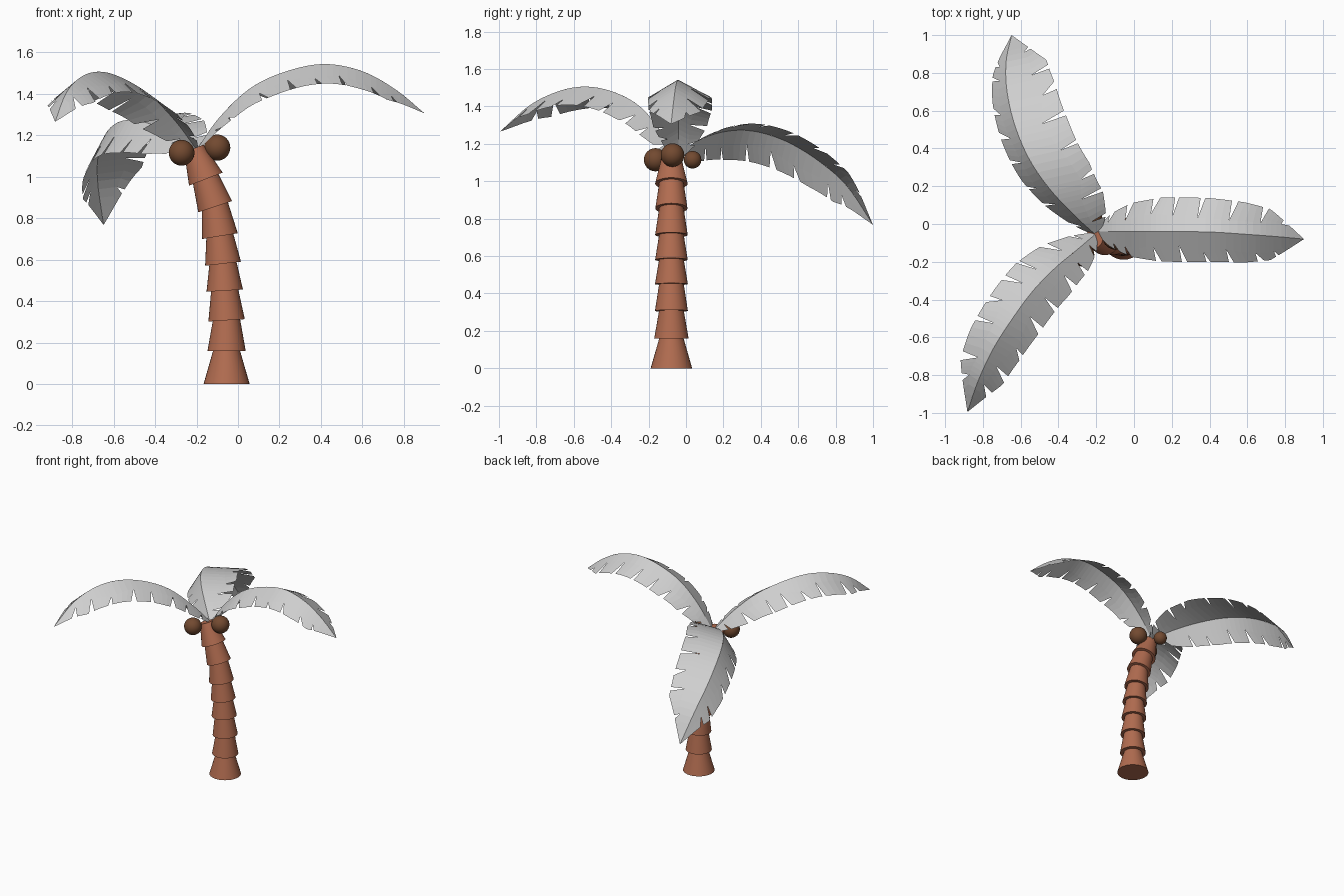
import bpy, bmesh, math, random
from mathutils import Vector

if "Cube" in bpy.data.objects:
    bpy.data.objects.remove(bpy.data.objects["Cube"])

random.seed(4)


def material(name, color):
    m = bpy.data.materials.new(name)
    m.diffuse_color = (*color, 1)
    m.use_nodes = True
    m.node_tree.nodes["Principled BSDF"].inputs["Base Color"].default_value = m.diffuse_color
    return m


BARK = material("bark brown", (0.44, 0.15, 0.08))
NUT = material("coconut brown", (0.17, 0.068, 0.03))
LEAF = material("leaf grey", (0.62, 0.62, 0.62))


def finish(name, mat):
    ob = bpy.context.object
    ob.name = name
    ob.data.materials.append(mat)
    bpy.ops.object.shade_smooth_by_angle(angle=math.radians(35))


# Trunk: stacked flared cones following a leaning path (x, z, bottom radius)
TRUNK_Y = -0.078
path = [(-0.055, 0, 0.111), (-0.055, 0.16, 0.092), (-0.055, 0.307, 0.088),
        (-0.064, 0.45, 0.088), (-0.072, 0.58, 0.087), (-0.087, 0.713, 0.087),
        (-0.11, 0.855, 0.086), (-0.155, 0.988, 0.087), (-0.208, 1.125, 0)]
for i in range(len(path) - 1):
    a = Vector((path[i][0], TRUNK_Y, path[i][1]))
    b = Vector((path[i + 1][0], TRUNK_Y, path[i + 1][1]))
    d = b - a
    length = d.length + (0.012 if i else 0.004)
    bpy.ops.mesh.primitive_cone_add(
        vertices=32, radius1=path[i][2], radius2=0.064 if i < 7 else 0.05,
        depth=length, location=a + d.normalized() * length / 2,
        rotation=d.to_track_quat('Z', 'Y').to_euler())
    finish(f"trunk_segment_{i + 1}", BARK)

# Coconuts under the crown
for i, (loc, r) in enumerate([((-0.1, -0.072, 1.14), 0.063),
                              ((-0.272, -0.163, 1.115), 0.062),
                              ((-0.215, 0.035, 1.115), 0.047)]):
    bpy.ops.mesh.primitive_uv_sphere_add(segments=32, ring_count=16, radius=r, location=loc)
    finish(f"coconut_{i + 1}", NUT)


def spline(pts, t):
    """Catmull-Rom point at t in 0..1."""
    n = len(pts) - 1
    i = min(int(t * n), n - 1)
    u = t * n - i
    p1, p2 = pts[i], pts[i + 1]
    p0 = pts[i - 1] if i else p1 * 2 - p2
    p3 = pts[i + 2] if i + 2 <= n else p2 * 2 - p1
    return 0.5 * (2 * p1 + (p2 - p0) * u + (2 * p0 - 5 * p1 + 4 * p2 - p3) * u * u
                  + (3 * p1 - p0 - 3 * p2 + p3) * u ** 3)


PROFILE = [(0, 0.08), (0.1, 0.5), (0.22, 0.84), (0.36, 1), (0.55, 1), (0.7, 0.94), (0.82, 0.8), (1, 0)]


def width(t):
    for (t0, w0), (t1, w1) in zip(PROFILE, PROFILE[1:]):
        if t <= t1:
            return w0 + (w1 - w0) * (t - t0) / (t1 - t0)
    return 0


def frond(name, ridge, sides):
    """Two folded halves either side of a curved midrib, with V-shaped tears."""
    ridge = [Vector(p) for p in ridge]
    bm = bmesh.new()
    for vec in map(Vector, sides):
        def point(t, s):
            t = min(t, 1)
            return spline(ridge, t) + vec * (s * width(t))

        n, steps = 9, 4
        cuts = [0] + [0.1 + 0.76 * (k + random.uniform(-.25, .25)) / (n - 2)
                      for k in range(n - 1)] + [1]
        depth = [0.5] + [random.uniform(0.35, 0.72) for _ in range(n - 1)] + [0.5]
        for k in range(n):
            a, b = cuts[k], cuts[k + 1]
            gap = random.uniform(0.012, 0.035) if k else 0
            lean = 0.012 if k < n - 1 else 0
            cols = []
            for j in range(steps + 1):
                u = j / steps
                f = depth[k] + (depth[k + 1] - depth[k]) * u
                t = a + (b - a) * u
                start = a + gap + (0.012 if k else 0)
                outer = start + (b + lean - start) * u
                cols.append([bm.verts.new(p) for p in
                             (point(t, 0), point(t, f), point(outer, 1))])
            for c, d in zip(cols, cols[1:]):
                for r in range(2):
                    q = [c[r], d[r], d[r + 1], c[r + 1]]
                    bm.faces.new(q)
    bmesh.ops.remove_doubles(bm, verts=bm.verts, dist=0.0005)
    # Upper side faces up
    bm.normal_update()
    bmesh.ops.reverse_faces(bm, faces=[f for f in bm.faces if f.normal.z < 0])
    me = bpy.data.meshes.new(name)
    bm.to_mesh(me)
    bm.free()
    me.materials.append(LEAF)
    bpy.context.collection.objects.link(bpy.data.objects.new(name, me))


# Three fronds: midrib points, then the sideways reach of each half
frond("frond_right",
      [(-0.2, -0.04, 1.13), (-0.09, -0.04, 1.285), (0.06, -0.04, 1.427), (0.23, -0.04, 1.507),
       (0.417, -0.043, 1.543), (0.6, -0.055, 1.508), (0.76, -0.067, 1.42), (0.9, -0.08, 1.305)],
      [(0, 0.18, -0.095), (0, -0.16, -0.095)])
frond("frond_back",
      [(-0.2, -0.06, 1.13), (-0.32, 0.05, 1.21), (-0.45, 0.19, 1.262), (-0.555, 0.344, 1.27),
       (-0.63, 0.52, 1.22), (-0.672, 0.7, 1.115), (-0.677, 0.86, 0.975), (-0.648, 1.0, 0.767)],
      [(-0.085, -0.04, -0.16), (0.27, 0.06, 0.035)])
frond("frond_front",
      [(-0.2, -0.05, 1.13), (-0.3, -0.135, 1.265), (-0.42, -0.235, 1.39), (-0.54, -0.36, 1.467),
       (-0.65, -0.51, 1.505), (-0.745, -0.66, 1.488), (-0.825, -0.83, 1.41), (-0.882, -0.995, 1.265)],
      [(-0.14, 0.09, -0.115), (0.14, -0.08, -0.1)])
